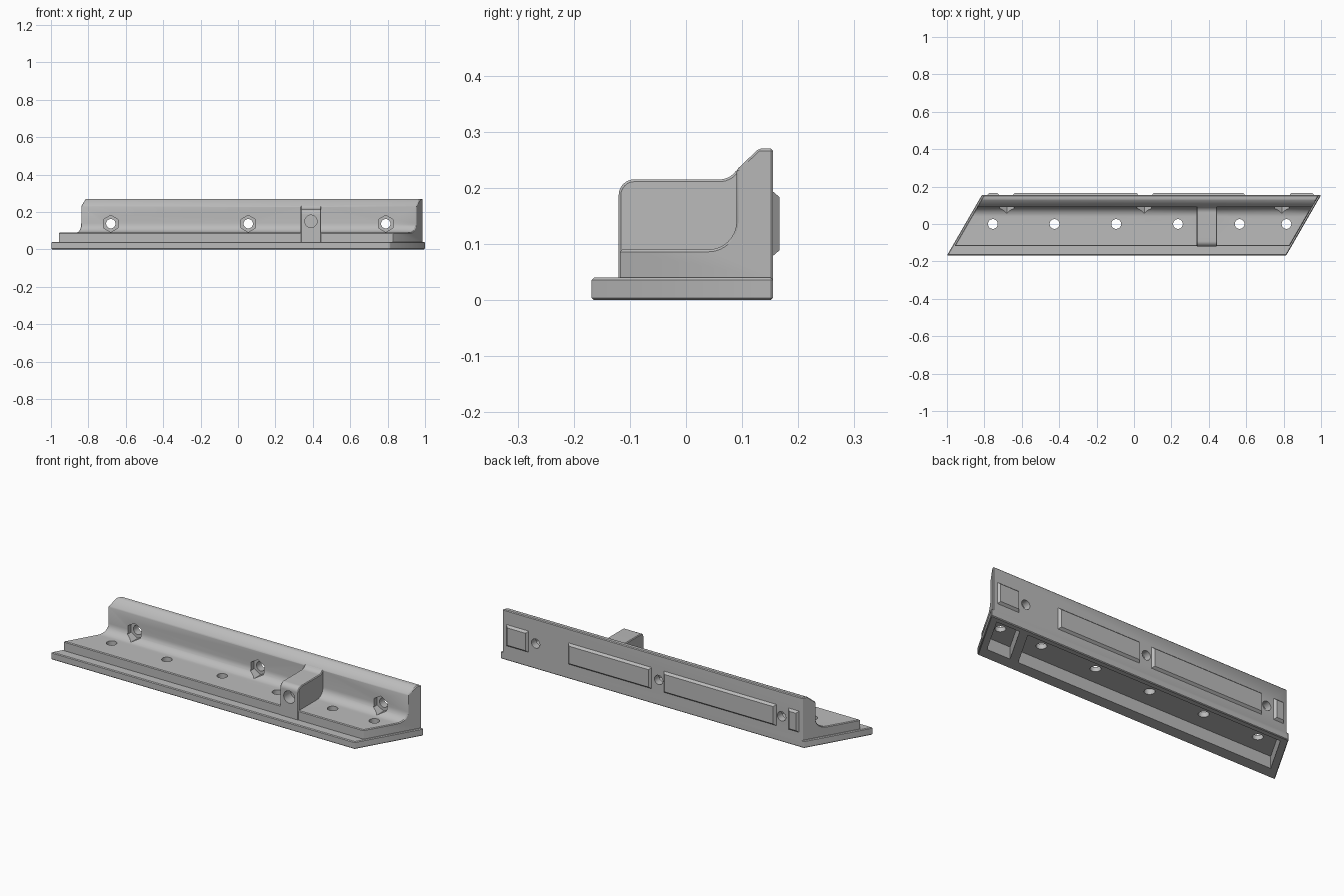
import bpy, bmesh, math
from mathutils import Matrix

cube = bpy.data.objects.get("Cube")
if cube:
    bpy.data.objects.remove(cube)

FRONT, BACK = -0.168, 0.155
SLANT = math.tan(math.radians(30))

grey = bpy.data.materials.new("plain grey")
grey.use_nodes = True
colour = (0.5, 0.5, 0.5, 1)
grey.diffuse_color = colour
grey.node_tree.nodes["Principled BSDF"].inputs["Base Color"].default_value = colour


def finish(bm, name, bevel=0):
    bmesh.ops.recalc_face_normals(bm, faces=bm.faces)
    mesh = bpy.data.meshes.new(name)
    bm.to_mesh(mesh)
    bm.free()
    mesh.materials.append(grey)
    ob = bpy.data.objects.new(name, mesh)
    bpy.context.collection.objects.link(ob)
    if bevel:
        mod = ob.modifiers.new("edge", "BEVEL")
        mod.width = bevel
        mod.segments = 1
        mod.limit_method = "ANGLE"
    return ob


def prism(bm, profile, x0, x1, slant=SLANT):
    """Extrude a (y, z) profile along x with slanted ends."""
    ends = [[bm.verts.new((x + slant * (y - FRONT), y, z)) for y, z in profile]
            for x in (x0, x1)]
    bm.faces.new(ends[0])
    bm.faces.new(ends[1])
    n = len(profile)
    for i in range(n):
        j = (i + 1) % n
        bm.faces.new((ends[0][i], ends[0][j], ends[1][j], ends[1][i]))


def arc(cy, cz, r, a0, a1, steps=8):
    angles = [math.radians(a0 + (a1 - a0) * i / steps) for i in range(steps + 1)]
    return [(cy + r * math.cos(a), cz + r * math.sin(a)) for a in angles]


def box(y0, y1, z0, z1):
    return [(y0, z0), (y1, z0), (y1, z1), (y0, z1)]


def drill(bm, x, y, z, r, length, axis, sides=32):
    """Cylinder centred on a point, along z or y."""
    m = Matrix.Translation((x, y, z))
    if axis == "y":
        m = m @ Matrix.Rotation(math.pi / 2, 4, "X")
    if sides == 6:
        m = m @ Matrix.Rotation(math.pi / 2, 4, "Z") if bm_needs_turn else m
    bmesh.ops.create_cone(bm, cap_ends=True, segments=sides, radius1=r, radius2=r,
                          depth=length, matrix=m)


# create_cone puts its first vertex on local y, which becomes z after the turn
bm_needs_turn = False

# Base plate
bm = bmesh.new()
prism(bm, box(FRONT, BACK, 0, 0.04), -1, 0.814)
bracket = finish(bm, "bracket", 0.004)

# Raised step and back wall, joined by a fillet
bm = bmesh.new()
prism(bm, [(BACK, 0.02), (BACK, 0.27), (0.13, 0.27), (0.09, 0.232)]
      + arc(0.04, 0.14, 0.05, 0, -90) + [(-0.118, 0.09), (-0.118, 0.02)], -0.989, 0.803)
wall = finish(bm, "wall", 0.004)

# Cross rib with rounded nose
bm = bmesh.new()
prism(bm, [(-0.12, 0.03)] + arc(-0.092, 0.187, 0.028, 180, 90)
      + arc(0.06, 0.25, 0.035, -90, -30) + [(0.1, 0.236), (0.12, 0.236), (0.12, 0.03)],
      0.335, 0.445, 0)
rib = finish(bm, "rib", 0.004)

# Hollows under the step
bm = bmesh.new()
for x0, x1 in ((-0.957, 0.583), (0.633, 0.773)):
    prism(bm, box(-0.1, 0.125, -0.02, 0.065), x0, x1)
pockets = finish(bm, "pockets")

# Through holes in the floor and the wall
wall_holes = (-0.68, 0.055, 0.79)
bm = bmesh.new()
for x in (-0.755, -0.425, -0.095, 0.235, 0.565, 0.815):
    drill(bm, x, 0, 0.08, 0.026, 0.08, "z")
for x in wall_holes:
    drill(bm, x, 0.13, 0.137, 0.025, 0.16, "y")
holes = finish(bm, "holes")

# Hexagonal recesses and the blind hole in the rib
bm = bmesh.new()
for x in wall_holes:
    drill(bm, x, 0.075, 0.137, 0.045, 0.08, "y", 6)
drill(bm, 0.39, -0.1, 0.15, 0.033, 0.08, "y")
recesses = finish(bm, "recesses")

# Combine into one solid
tools = [(wall, "UNION"), (rib, "UNION"), (pockets, "DIFFERENCE"),
         (recesses, "DIFFERENCE"), (holes, "DIFFERENCE")]
for tool, operation in tools:
    mod = bracket.modifiers.new(tool.name, "BOOLEAN")
    mod.object = tool
    mod.operation = operation
    mod.solver = "EXACT"
    tool.hide_render = True
bpy.ops.object.select_all(action="DESELECT")
bracket.select_set(True)
bpy.context.view_layer.objects.active = bracket
bpy.ops.object.convert(target="MESH")
bpy.ops.object.shade_smooth_by_angle(angle=math.radians(30))
for tool, _ in tools:
    bpy.data.objects.remove(tool)

# Tapered pads on the back
for i, (x0, x1) in enumerate(((-0.785, -0.72), (-0.65, 0.025), (0.095, 0.595), (0.83, 0.965))):
    bm = bmesh.new()
    bmesh.ops.create_cube(bm, size=1)
    for v in bm.verts:
        outer = v.co.y > 0
        inset = 0.012 if outer else 0
        v.co.x = x0 + inset if v.co.x < 0 else x1 - inset
        v.co.z = 0.077 + inset if v.co.z < 0 else 0.195 - inset
        v.co.y = 0.167 if outer else BACK - 0.002
    finish(bm, f"back_pad_{i + 1}")
